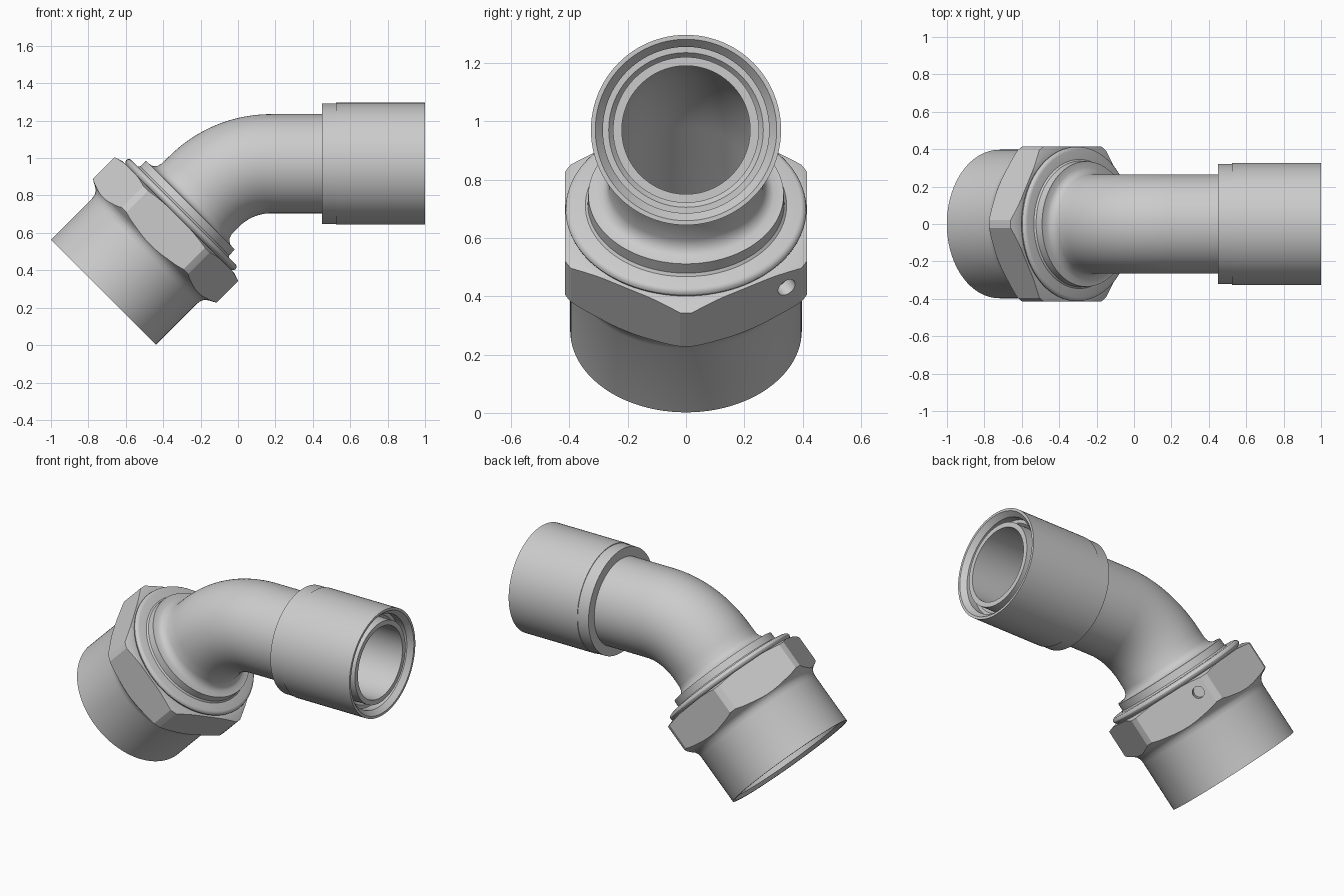
import bpy, bmesh, math
from mathutils import Vector, Matrix

if "Cube" in bpy.data.objects:
    bpy.data.objects.remove(bpy.data.objects["Cube"])

BEND_R = 0.507                      # centreline radius of the 45 degree bend
BEND_S = 0.762                      # distance along the axis where the bend starts
BEND_E = BEND_S + BEND_R * math.pi / 4
BASE = Vector((-0.72, 0, 0.2825))   # centre of the nut mouth
Y = Vector((0, 1, 0))

metal = bpy.data.materials.new("grey metal")
metal.diffuse_color = (0.6, 0.6, 0.6, 1)
metal.use_nodes = True
metal.node_tree.nodes["Principled BSDF"].inputs["Base Color"].default_value = metal.diffuse_color


def frame(s):
    """Point, tangent and in-plane normal at distance s along the centreline."""
    a = math.pi / 4 - min(max(s - BEND_S, 0), BEND_E - BEND_S) / BEND_R
    t = Vector((math.cos(a), 0, math.sin(a)))
    n = Vector((math.sin(a), 0, -math.cos(a)))
    t0 = Vector((1, 0, 1)).normalized()
    n0 = Vector((1, 0, -1)).normalized()
    if s <= BEND_S:
        return BASE + t0 * s, t, n
    p = BASE + t0 * BEND_S + n0 * BEND_R - n * BEND_R
    return p + t * max(s - BEND_E, 0), t, n


def make(name, bm):
    bmesh.ops.recalc_face_normals(bm, faces=bm.faces)
    me = bpy.data.meshes.new(name)
    bm.to_mesh(me)
    bm.free()
    ob = bpy.data.objects.new(name, me)
    bpy.context.collection.objects.link(ob)
    me.materials.append(metal)
    return ob


def sweep(name, profile, sides=96, closed=True):
    """Turn a list of (distance, radius) around the centreline."""
    bm = bmesh.new()
    rings = []
    for s, r in profile:
        p, t, n = frame(s)
        rings.append([bm.verts.new(p + (n * math.cos(k * math.tau / sides)
                                        + Y * math.sin(k * math.tau / sides)) * r)
                      for k in range(sides)])
    pairs = list(zip(rings, rings[1:]))
    if closed:
        pairs.append((rings[-1], rings[0]))
    else:
        bm.faces.new(rings[0])
        bm.faces.new(rings[-1])
    for a, b in pairs:
        for k in range(sides):
            j = (k + 1) % sides
            bm.faces.new((a[k], a[j], b[j], b[k]))
    return make(name, bm)


def boolean(ob, cutter, operation):
    mod = ob.modifiers.new(operation.lower(), 'BOOLEAN')
    mod.operation = operation
    mod.solver = 'EXACT'
    mod.object = cutter
    bpy.context.view_layer.objects.active = ob
    bpy.ops.object.modifier_apply(modifier=mod.name)
    bpy.data.objects.remove(cutter)


def smooth(ob, angle=28):
    ob.data.shade_smooth()
    ob.data.set_sharp_from_angle(angle=math.radians(angle))


# Union nut: turned body with bead and open bore, trimmed by a hexagonal bar
nut = sweep("union_nut", [
    (0, 0.397), (0.31, 0.397), (0.335, 0.401), (0.355, 0.412), (0.368, 0.43),
    (0.38, 0.453), (0.39, 0.468), (0.553, 0.468), (0.567, 0.426), (0.567, 0.397),
    (0.573, 0.406), (0.58, 0.411), (0.587, 0.413), (0.595, 0.411), (0.602, 0.405),
    (0.606, 0.395), (0.606, 0.267), (0.45, 0.267), (0.40, 0.36), (0.02, 0.36),
    (0, 0.382)])
hexagon = sweep("hex_bar", [(-0.1, 0.415 / math.cos(math.pi / 6)),
                            (0.7, 0.415 / math.cos(math.pi / 6))], 6, False)
boolean(nut, hexagon, 'INTERSECT')

# Small wire hole in one flat of the nut
p, t, n = frame(0.489)
axis = n * math.cos(math.pi / 6) + Y * 0.5
bm = bmesh.new()
bmesh.ops.create_cone(bm, cap_ends=True, segments=24, radius1=0.034, radius2=0.034, depth=0.1,
                      matrix=Matrix.Translation(p + n * 0.28 + Y * 0.345)
                      @ axis.to_track_quat('Z', 'Y').to_matrix().to_4x4())
boolean(nut, make("wire_hole", bm), 'DIFFERENCE')
smooth(nut)

# Elbow tube: collar, flare, bend and straight, with a through bore
STEPS = 20
bend = [BEND_S + (BEND_E - BEND_S) * i / STEPS for i in range(STEPS + 1)]
END = BEND_E + 1 - frame(BEND_E)[0].x      # distance at which x = 1
outer = [(0.44, 0.265), (0.606, 0.265), (0.606, 0.345), (0.615, 0.337), (0.658, 0.335),
         (0.66, 0.30), (0.668, 0.286), (0.682, 0.273), (0.705, 0.266)]
outer += [(s, 0.265) for s in bend] + [(END - 0.14, 0.265), (END - 0.14, 0.25),
                                       (END - 0.015, 0.25)]
inner = [(END - 0.015, 0.22)] + [(s, 0.22) for s in reversed(bend)] + [(0.44, 0.22)]
smooth(sweep("elbow_tube", outer + inner))

# End sleeve: stepped outside, recessed mouth around the tube end
smooth(sweep("end_sleeve", [
    (END - 0.55, 0.263), (END - 0.55, 0.322), (END - 0.475, 0.322), (END - 0.475, 0.326),
    (END, 0.326), (END, 0.311), (END - 0.03, 0.285), (END - 0.08, 0.285),
    (END - 0.08, 0.265), (END - 0.1, 0.248), (END - 0.16, 0.248), (END - 0.16, 0.263)]))
